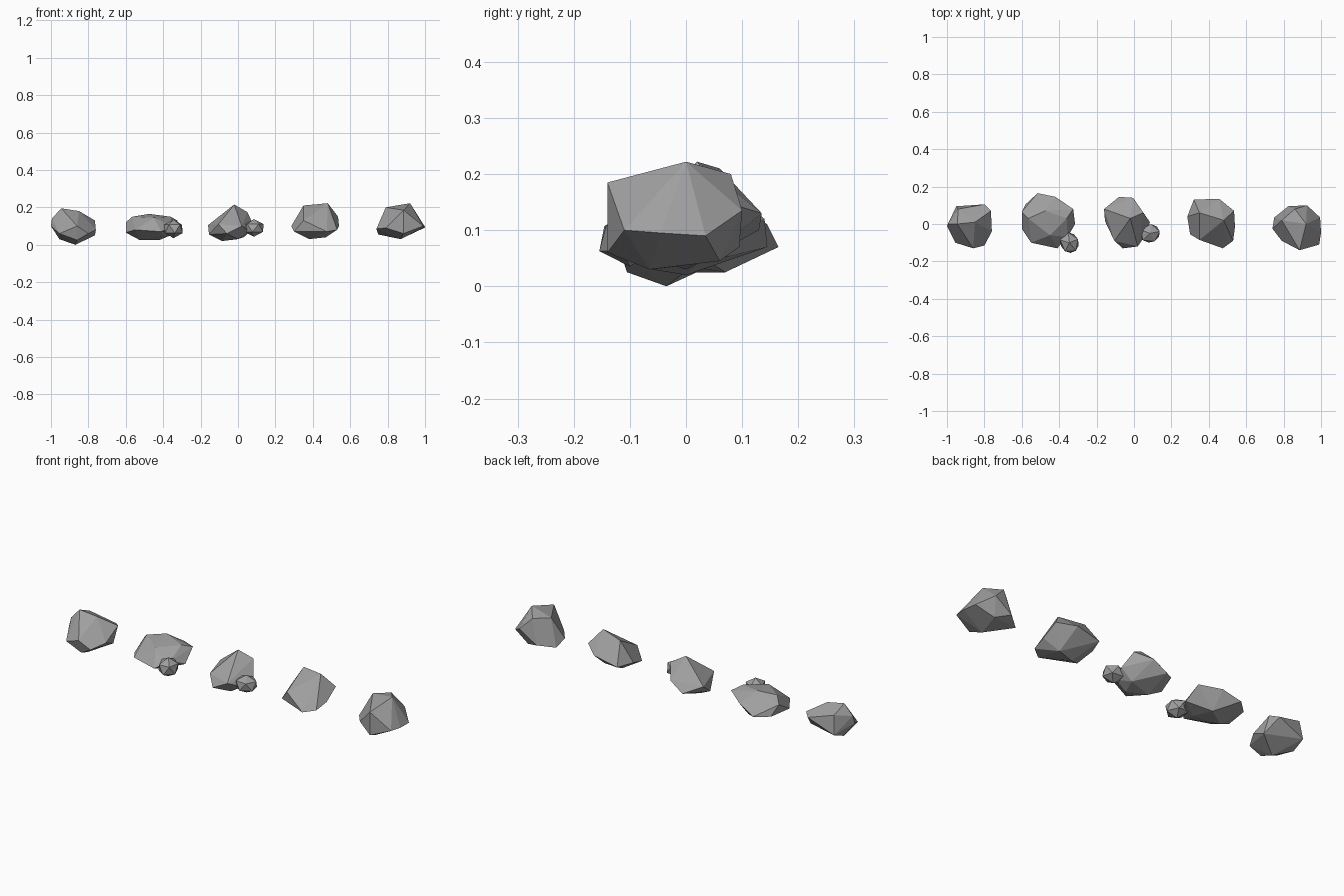
import bpy
import bmesh
from mathutils import Vector

default_cube = bpy.data.objects.get("Cube")
if default_cube:
    bpy.data.objects.remove(default_cube, do_unlink=True)

# One plain stone colour
stone = bpy.data.materials.new("stone grey")
stone.use_nodes = True
grey = (0.35, 0.35, 0.35, 1)
stone.diffuse_color = grey
shader = stone.node_tree.nodes["Principled BSDF"]
shader.inputs["Base Color"].default_value = grey
shader.inputs["Roughness"].default_value = 0.9


def finish(name, bm):
    """Turn a bmesh into a flat shaded stone object."""
    bmesh.ops.recalc_face_normals(bm, faces=bm.faces)
    mesh = bpy.data.meshes.new(name)
    bm.to_mesh(mesh)
    bm.free()
    mesh.materials.append(stone)
    obj = bpy.data.objects.new(name, mesh)
    bpy.context.collection.objects.link(obj)
    return obj


def rock(name, centre_x, belt, crown, base):
    """Wrap a faceted skin around a belt, a crown and a base."""
    bm = bmesh.new()
    for corner in belt + crown + base:
        bm.verts.new(Vector(corner) + Vector((centre_x, 0, 0)))
    result = bmesh.ops.convex_hull(bm, input=bm.verts)
    unused = [v for v in result["geom_interior"] if isinstance(v, bmesh.types.BMVert)]
    bmesh.ops.delete(bm, geom=unused, context="VERTS")
    # Merge nearly coplanar triangles into larger facets
    bmesh.ops.dissolve_limit(bm, angle_limit=0.08, verts=bm.verts, edges=bm.edges)
    return finish(name, bm)


def pebble(name, centre, radii, turn):
    """Small twenty sided stone."""
    bm = bmesh.new()
    bmesh.ops.create_icosphere(bm, subdivisions=1, radius=1)
    obj = finish(name, bm)
    obj.location, obj.scale = centre, radii
    obj.rotation_euler.z = turn
    return obj


# Rounded rock at the far right
rock("round_rock", -.88,
     belt=[(.08, .105, .12), (.115, .07, .13), (.12, -.04, .08), (.08, -.115, .06),
           (.02, -.13, .1), (-.075, -.1, .06), (-.12, -.01, .1), (-.07, .095, .06)],
     crown=[(-.065, 0, .195), (.03, .01, .18), (-.06, .08, .16), (-.115, 0, .14)],
     base=[(.01, -.035, 0), (-.075, .02, .03), (.02, -.105, .025), (.115, .03, .05)])

# Wide flat rock with its pebble
rock("flat_rock", -.46,
     belt=[(-.055, .165, .07), (.04, .145, .11), (.135, .08, .13), (.145, 0, .07),
           (.105, -.07, .1), (.05, -.13, .07), (-.09, -.1, .08), (-.14, -.025, .065),
           (-.14, .065, .12), (-.12, .105, .065)],
     crown=[(-.015, .07, .165), (.1, .03, .15), (-.105, .03, .15), (.01, -.06, .145)],
     base=[(-.065, 0, .025), (.04, .07, .025), (.06, -.05, .045)])
pebble("flat_rock_pebble", (-.345, -.1, .085), (.055, .062, .05), .4)

# Peaked rock with its pebble
rock("peaked_rock", -.03,
     belt=[(-.05, .145, .07), (.025, .14, .12), (.115, .01, .1), (.095, -.055, .07),
           (.05, -.12, .1), (-.03, -.13, .06), (-.075, -.09, .11), (-.125, .015, .055),
           (-.13, .08, .105)],
     crown=[(.01, .03, .215), (.08, .06, .175)],
     base=[(-.055, 0, .02), (.06, .02, .04), (.03, -.06, .03)])
pebble("peaked_rock_pebble", (.085, -.05, .09), (.06, .055, .047), .2)

# Tall blocky rock
rock("blocky_rock", .41,
     belt=[(-.09, .13, .1), (.045, .135, .13), (.125, .07, .15), (.13, -.015, .1),
           (.12, -.09, .08), (.065, -.13, .07), (-.06, -.085, .13), (-.11, -.055, .07),
           (-.125, .04, .1)],
     crown=[(-.06, .06, .21), (.07, .02, .222)],
     base=[(-.03, 0, .03), (.06, .02, .04)])

# Steep fronted rock at the far left
rock("steep_rock", .87,
     belt=[(.055, .1, .135), (.125, .035, .09), (.13, -.045, .095), (.12, -.11, .1),
           (.015, -.14, .06), (-.08, -.09, .09), (-.13, -.025, .085), (-.12, .035, .055),
           (-.045, .095, .07)],
     crown=[(.015, -.14, .185), (.05, 0, .222), (-.08, .02, .2), (-.01, .08, .2)],
     base=[(0, -.065, .03), (.03, .06, .045)])
